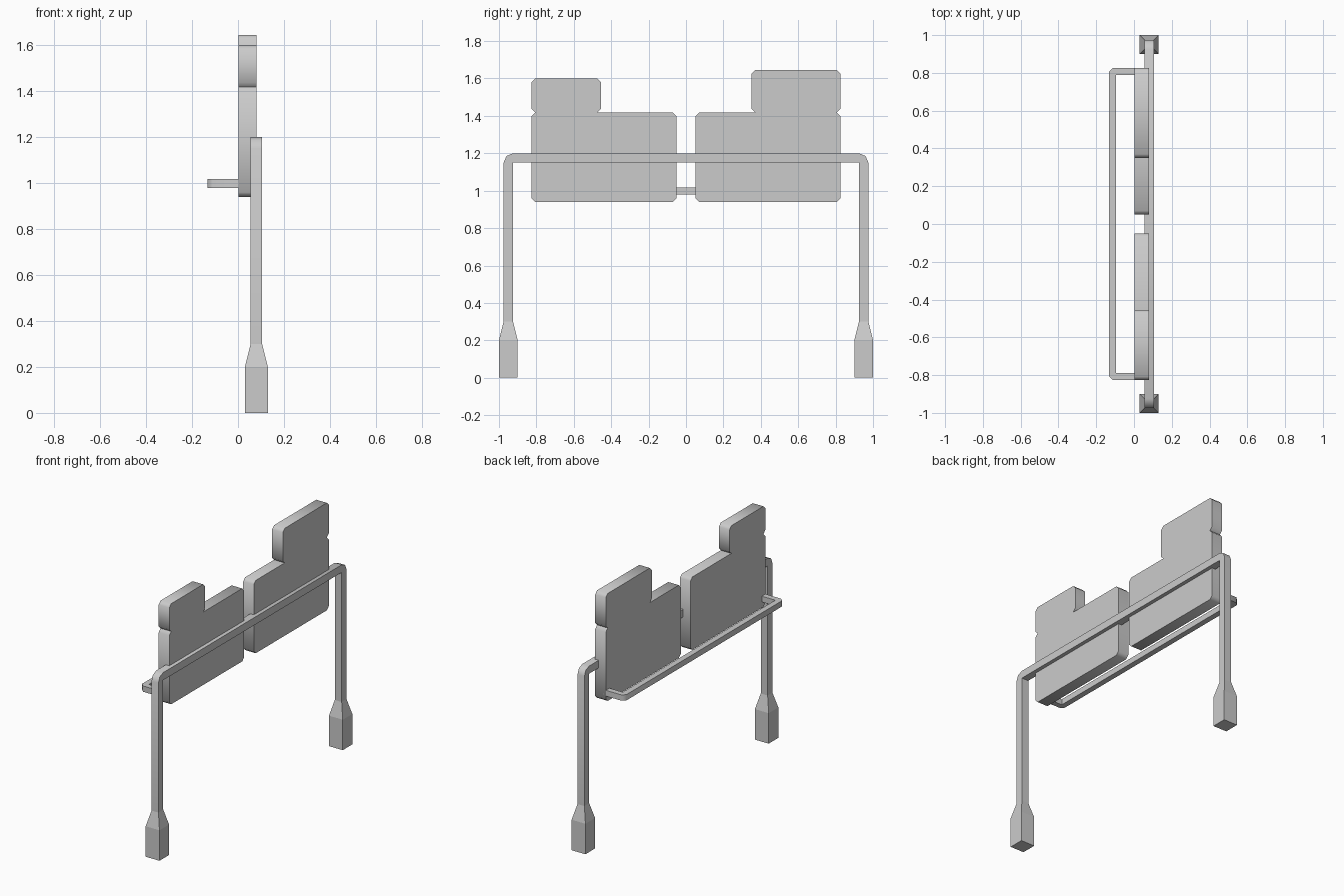
import bpy, bmesh, math
from mathutils import Vector

if "Cube" in bpy.data.objects:
    bpy.data.objects.remove(bpy.data.objects["Cube"])


def finish(name, bm, angle=50):
    bmesh.ops.recalc_face_normals(bm, faces=bm.faces[:])
    mesh = bpy.data.meshes.new(name)
    bm.to_mesh(mesh)
    bm.free()
    ob = bpy.data.objects.new(name, mesh)
    bpy.context.collection.objects.link(ob)
    bpy.ops.object.select_all(action='DESELECT')
    ob.select_set(True)
    bpy.context.view_layer.objects.active = ob
    bpy.ops.object.shade_smooth_by_angle(angle=math.radians(angle))
    return ob


def prism(name, outline, direction, place):
    """Extrude a flat outline; place() maps each 2D point into space."""
    bm = bmesh.new()
    face = bm.faces.new([bm.verts.new(place(*p)) for p in outline])
    new = bmesh.ops.extrude_face_region(bm, geom=[face], use_keep_orig=True)["geom"]
    bmesh.ops.translate(bm, vec=Vector(direction),
                        verts=[g for g in new if isinstance(g, bmesh.types.BMVert)])
    return finish(name, bm)


def mirrored(half, axis):
    """Close a half outline with its mirror image."""
    flip = [(-a, b) if axis == 0 else (a, -b) for a, b in reversed(half)]
    return half + flip


# Arched frame: two posts and a crossbar with bent corners
bend = [(0.925 + 0.05 * math.cos(t), 1.15 + 0.05 * math.sin(t))
        for t in (0, math.pi / 4, math.pi / 2)]
outer = [(0.975, 0.3)] + bend
inner = [(-0.925, 1.15), (-0.925, 0.3)]
half = [(0.925, 1.15), (0.925, 0.3)] + outer
prism("support_frame", mirrored(half, 0), (0.05, 0, 0),
      lambda y, z: (0.055, y, z))

# Tapered feet under the posts
for side, label in ((-1, "left"), (1, "right")):
    bm = bmesh.new()
    rings = []
    for z, r in ((0, 0.05), (0.2, 0.05), (0.3, 0.025)):
        rings.append([bm.verts.new((0.08 + r * i, side * 0.95 + r * j, z))
                      for i, j in ((-1, -1), (1, -1), (1, 1), (-1, 1))])
    bm.faces.new(rings[0])
    for a, b in zip(rings, rings[1:]):
        for k in range(4):
            n = (k + 1) % 4
            bm.faces.new((a[k], a[n], b[n], b[k]))
    finish("foot_" + label, bm, 10)


# Stepped sign panels: d is the distance from the centre line
def panel(name, side, step, top):
    c, lo, mid, near, far = 0.02, 0.94, 1.418, 0.05, 0.827
    outline = [
        (near + c, lo), (far - c, lo), (far, lo + c),
        (far, mid - c), (far - c, mid), (far, mid + c),
        (far, top - c), (far - c, top),
        (step + c, top), (step, top - c), (step, mid + c), (step + c, mid),
        (near + c, mid), (near, mid - c), (near, lo + c)]
    prism(name, outline, (0.077, 0, 0), lambda d, z: (0.003, side * d, z))


panel("left_panel", -1, 0.455, 1.6)
panel("right_panel", 1, 0.35, 1.645)

# U-shaped rail behind the panels
half = [(-0.095, 0.79), (0.02, 0.79), (0.02, 0.827), (-0.11, 0.827), (-0.132, 0.807)]
prism("rear_rail", mirrored(half, 1), (0, 0, 0.038),
      lambda x, y: (x, y, 0.979))
